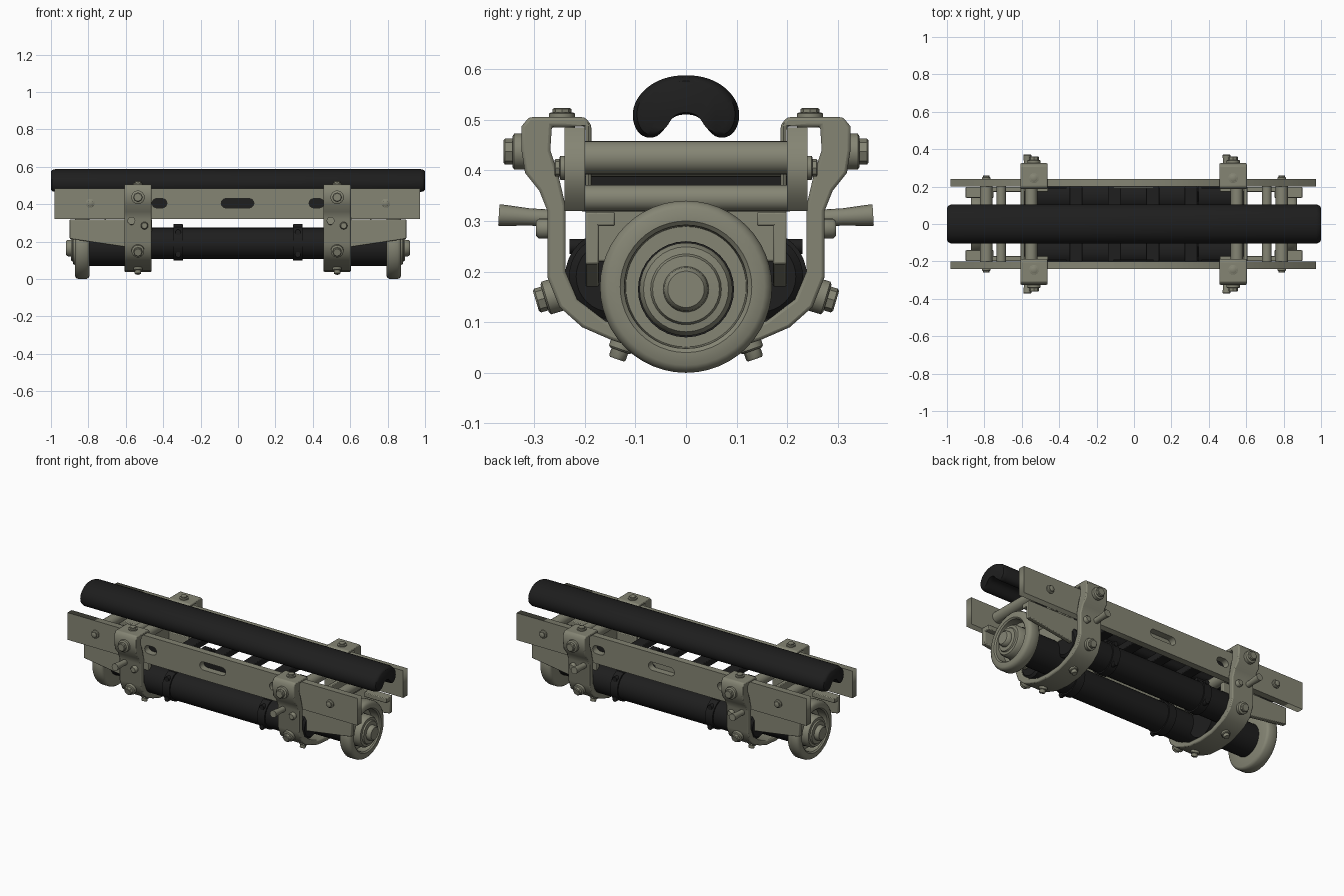
import bpy, bmesh, math
from mathutils import Vector

if "Cube" in bpy.data.objects:
    bpy.data.objects.remove(bpy.data.objects["Cube"])


def material(name, rgb):
    m = bpy.data.materials.new(name)
    m.diffuse_color = (*rgb, 1)
    m.use_nodes = True
    m.node_tree.nodes["Principled BSDF"].inputs["Base Color"].default_value = m.diffuse_color
    return m


OLIVE = material("olive grey paint", (0.235, 0.235, 0.175))
BLACK = material("black rubber", (0.013, 0.013, 0.013))


def finish(name, bm, mat, bevel=0.0, smooth=True):
    bmesh.ops.recalc_face_normals(bm, faces=bm.faces)
    me = bpy.data.meshes.new(name)
    bm.to_mesh(me)
    bm.free()
    ob = bpy.data.objects.new(name, me)
    bpy.context.collection.objects.link(ob)
    me.materials.append(mat)
    if bevel:
        b = ob.modifiers.new("bevel", 'BEVEL')
        b.width, b.segments, b.limit_method, b.angle_limit = bevel, 2, 'ANGLE', math.radians(40)
    if smooth:
        bpy.ops.object.select_all(action='DESELECT')
        ob.select_set(True)
        bpy.context.view_layer.objects.active = ob
        bpy.ops.object.shade_smooth_by_angle(angle=math.radians(40))
    return ob


def loft(name, rings, mat, bevel=0.0, smooth=True):
    bm = bmesh.new()
    vs = [[bm.verts.new(p) for p in ring] for ring in rings]
    for a, b in zip(vs, vs[1:]):
        for i in range(len(a)):
            j = (i + 1) % len(a)
            bm.faces.new((a[i], a[j], b[j], b[i]))
    bm.faces.new(vs[0])
    bm.faces.new(vs[-1])
    return finish(name, bm, mat, bevel, smooth)


def prism_x(name, yz, x0, x1, mat, bevel=0.0):
    return loft(name, [[(x, y, z) for y, z in yz] for x in (x0, x1)], mat, bevel)


def prism_y(name, xz, y0, y1, mat, bevel=0.0):
    return loft(name, [[(x, y, z) for x, z in xz] for y in (y0, y1)], mat, bevel)


def box(name, x0, x1, y0, y1, z0, z1, mat, bevel=0.0):
    return prism_x(name, [(y0, z0), (y1, z0), (y1, z1), (y0, z1)], x0, x1, mat, bevel)


def turned(name, origin, axis, profile, mat, sides=32):
    # profile is (distance along axis, radius)
    origin, axis = Vector(origin), Vector(axis).normalized()
    u = axis.orthogonal().normalized()
    w = axis.cross(u)
    rings = []
    for d, r in profile:
        rings.append([origin + axis * d + (u * math.cos(t) + w * math.sin(t)) * r
                      for t in (2 * math.pi * i / sides for i in range(sides))])
    return loft(name, rings, mat)


def bolt(name, p, axis, r=0.03, h=0.04):
    turned(name + "_washer", p, axis, [(-0.02, r), (h * .4, r), (h * .5, r * .85)], OLIVE, 20)
    turned(name + "_head", p, axis, [(0, r * .72), (h * .9, r * .72), (h, r * .6)], OLIVE, 8)


def capsule(x0, x1, z, r, n=8):
    pts = []
    for cx, start in ((x1 - r, -math.pi / 2), (x0 + r, math.pi / 2)):
        for i in range(n + 1):
            t = start + math.pi * i / n
            pts.append((cx + r * math.cos(t), z + r * math.sin(t)))
    return pts


# bean-shaped top pad with rounded ends
half = [(.04, .584), (.075, .567), (.101, .537), (.107, .503), (.095, .472), (.07, .462),
        (.049, .472), (.035, .496), (.02, .508)]
bean = [(0, .589)] + half + [(0, .511)] + [(-y, z) for y, z in reversed(half)]
for _ in range(2):
    bean = [(a[0] * (1 - t) + b[0] * t, a[1] * (1 - t) + b[1] * t)
            for a, b in zip(bean, bean[1:] + bean[:1]) for t in (.25, .75)]
stations = [(-1, .8), (-.994, .92), (-.975, 1), (.975, 1), (.994, .92), (1, .8)]
loft("top_pad", [[(x, y * s, .53 + (z - .53) * s) for y, z in bean] for x, s in stations], BLACK)

# side rails with slots
for s, side in ((-1, "front"), (1, "back")):
    cu = bpy.data.curves.new("rail_outline", 'CURVE')
    cu.dimensions, cu.fill_mode, cu.extrude = '2D', 'BOTH', .02
    for loop in ([(-.98, .32), (.972, .32), (.972, .485), (-.98, .485)],
                 capsule(-.09, .085, .405, .025),
                 capsule(-.46, -.38, .405, .025), capsule(.38, .46, .405, .025)):
        sp = cu.splines.new('POLY')
        sp.points.add(len(loop) - 1)
        for pt, (x, z) in zip(sp.points, loop):
            pt.co = (x, z, 0, 1)
        sp.use_cyclic_u = True
    tmp = bpy.data.objects.new("rail_helper", cu)
    bpy.context.collection.objects.link(tmp)
    bpy.context.view_layer.update()
    me = bpy.data.meshes.new_from_object(tmp.evaluated_get(bpy.context.evaluated_depsgraph_get()))
    bpy.data.objects.remove(tmp)
    me.materials.clear()
    me.materials.append(OLIVE)
    rail = bpy.data.objects.new(side + "_rail", me)
    bpy.context.collection.objects.link(rail)
    rail.rotation_euler.x = math.pi / 2
    rail.location.y = s * .22
    for x in (-.79, .79):
        bolt(side + "_rail_bolt", (x, s * .24, .405), (0, s, 0), .024, .02)
    # dark plates behind the slots
    for x0, x1 in ((-.11, .105), (-.48, -.36), (.36, .48)):
        mat = OLIVE if s > 0 and x0 == -.11 else BLACK
        box("slot_backing", x0, x1, s * .199, s * .191, .37, .44, mat)

# two long tubes side by side, with clamps
for s in (-1, 1):
    turned("side_tube", (-.6, s * .147, .19), (1, 0, 0),
           [(0, .07), (.012, .084), (1.188, .084), (1.2, .07)], BLACK)
    for x in (-.32, .32):
        turned("tube_clamp", (x - .025, s * .147, .19), (1, 0, 0), [(0, .092), (.05, .092)], BLACK)
        box("clamp_lug", x - .025, x + .025, s * .12, s * .175, .26, .295, BLACK, .004)
        for z in (.25, .13):
            y = .147 + math.sqrt(.09 ** 2 - .06 ** 2)
            turned("clamp_bolt", (x, s * y, z), (0, s, 0), [(-.02, .015), (.016, .015)], BLACK, 10)

# black cross slats between the rails
for x in (-.31, -.105, .1, .305):
    box("cross_slat", x - .035, x + .035, -.2, .2, .355, .395, BLACK, .004)

# hooked U brackets
prof = [(.09, .046), (.15, .066), (.205, .09), (.25, .13), (.274, .19), (.274, .32), (.29, .36),
        (.318, .395), (.325, .44), (.325, .487), (.31, .505), (.20, .505), (.187, .49), (.187, .33),
        (.199, .33), (.199, .487), (.265, .487), (.268, .44), (.252, .39), (.238, .33), (.238, .2),
        (.215, .145), (.16, .103), (.09, .074)]
mirror = [(-y, z) for y, z in reversed(prof)]
for x in (-.535, .53):
    prism_x("hook_bracket", prof + [(0, .067)] + mirror + [(0, .038)], x - .073, x + .073, OLIVE, .007)
    for s in (-1, 1):
        bolt("bracket_top_bolt", (x, s * .245, .505), (0, 0, 1), .026, .018)
        bolt("bracket_upper_bolt", (x, s * .325, .437), (0, s, 0), .036, .036)
        bolt("bracket_lower_bolt", (x, s * .262, .152), (0, s, -.3), .034, .036)
        bolt("bracket_bottom_bolt", (x, s * .125, .06), (0, s * .35, -1), .024, .035)
        turned("flared_peg", (x - .035, s * .26, .305), (0, s, .06),
               [(0, .017), (.05, .017), (.1, .021), (.11, .021)], OLIVE, 16)
        turned("bracket_small_bolt", (x + .035, s * .26, .285), (0, s, 0),
               [(0, .02), (.03, .02), (.036, .015)], OLIVE, 16)

# end assemblies, mirrored in x
for e in (-1, 1):
    turned("axle_tube", (e * .47, 0, .165), (e, 0, 0), [(0, .095), (.35, .095)], BLACK)
    box("bulkhead", e * .585, e * .607, -.199, .199, .22, .36, OLIVE, .004)
    for s in (-1, 1):
        prism_y("axle_plate", [(e * .46, .318), (e * .9, .318), (e * .9, .215), (e * .46, .15)],
                s * .172, s * .199, OLIVE, .004)
        box("axle_plate_flange", e * .75, e * .9, s * .14, s * .19, .29, .318, OLIVE, .004)
    for x, z, r in ((.79, .425, .033), (.71, .345, .026), (.55, .42, .033)):
        turned("cross_bar", (e * x, -.205, z), (0, 1, 0), [(0, r), (.41, r)], OLIVE, 24)
    # flanged end wheel with recess and hub
    turned("end_wheel", (e * .795, 0, .17), (e, 0, 0),
           [(0, .09), (0, .155), (.004, .163), (.014, .17), (.058, .17), (.07, .165), (.077, .155),
            (.077, .13), (.07, .122), (.02, .119), (.02, .09)], OLIVE, 48)
    turned("wheel_hub", (e * .81, 0, .165), (e, 0, 0),
           [(0, .092), (.06, .092), (.072, .084), (.074, .07), (.082, .066), (.084, .045),
            (.102, .043), (.11, .036)], OLIVE, 32)
